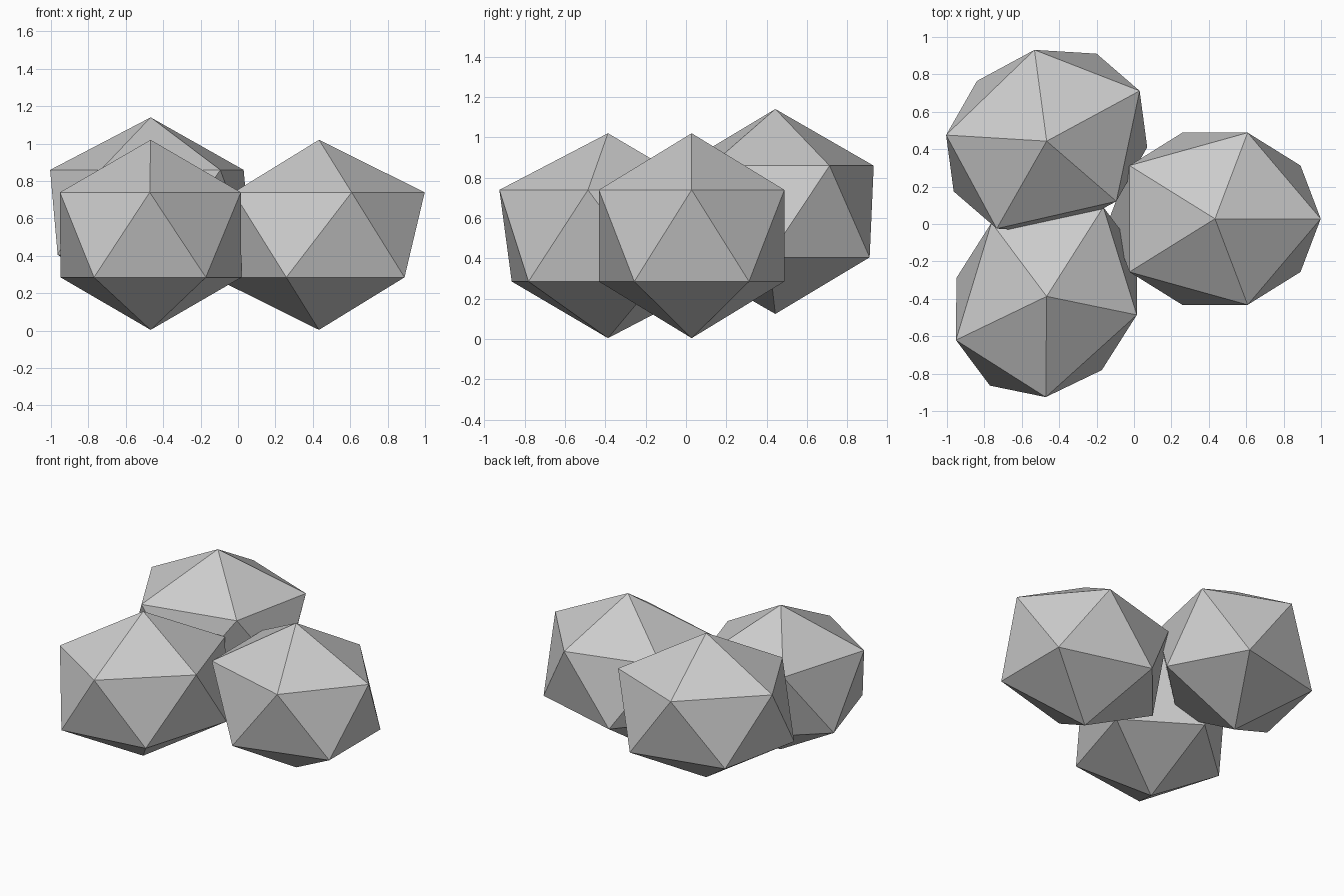
import bpy
from math import radians

cube = bpy.data.objects.get("Cube")
if cube:
    bpy.data.objects.remove(cube, do_unlink=True)

# Single stone colour
GREY = (0.6, 0.6, 0.6, 1.0)
stone = bpy.data.materials.new("stone_grey")
stone.use_nodes = True
stone.diffuse_color = GREY
stone.node_tree.nodes["Principled BSDF"].inputs["Base Color"].default_value = GREY

# Shared half-extents of the stretched twenty-sided boulder
SIZE = (0.632, 0.541, 0.508)


def boulder(name, location, turn):
    bpy.ops.mesh.primitive_ico_sphere_add(subdivisions=1, radius=1, location=location,
                                          rotation=(0, 0, radians(turn)))
    obj = bpy.context.object
    obj.name = name
    obj.scale = SIZE
    obj.data.materials.append(stone)
    bpy.ops.object.shade_flat()
    return obj


# Two boulders rest on the ground, the third sits a little higher behind them
boulder("left_boulder", (0.433, 0.028, 0.512), 0)
boulder("front_boulder", (-0.467, -0.387, 0.512), 57.6)
boulder("back_boulder", (-0.467, 0.443, 0.632), 28.4)
